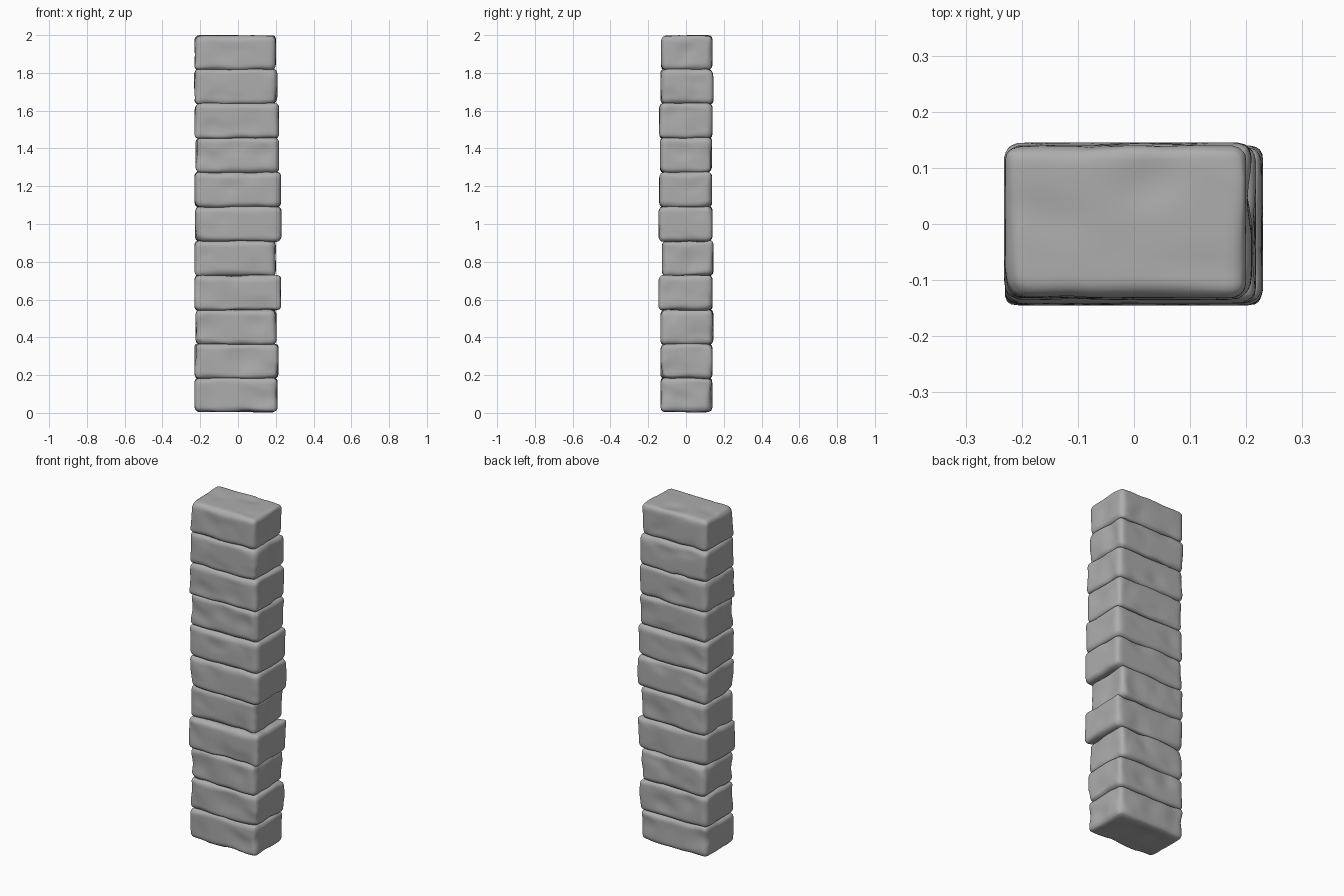
import bpy, bmesh, math, random
from mathutils import Vector, noise

random.seed(4)
cube = bpy.data.objects.get("Cube")
if cube:
    bpy.data.objects.remove(cube, do_unlink=True)

# One plain stone colour
stone = bpy.data.materials.new("grey_stone")
stone.use_nodes = True
grey = (0.42, 0.42, 0.42, 1)
stone.diffuse_color = grey
stone.node_tree.nodes["Principled BSDF"].inputs["Base Color"].default_value = grey


def make_block(name, low, high, seed):
    """Worn stone: a rounded box with uneven edge radius and hollowed faces."""
    bm = bmesh.new()
    bmesh.ops.create_cube(bm, size=2)
    bmesh.ops.subdivide_edges(bm, edges=bm.edges[:], cuts=19, use_grid_fill=True)
    centre, half = (low + high) / 2, (high - low) / 2
    shift = Vector((seed * 7.3, seed * 3.1, seed * 5.7))
    for v in bm.verts:
        # Crowd the grid towards the edges, where the rounding happens
        p = Vector([math.sin(c * math.pi / 2) * h for c, h in zip(v.co, half)])
        wear = noise.noise(p * 7 + shift)
        radius = 0.03 + 0.018 * wear
        inner = Vector([max(-h + radius, min(h - radius, c)) for c, h in zip(p, half)])
        out = p - inner
        if out.length > 0:
            p = inner + out.normalized() * radius
        # Shallow dents and a slight tilt on the faces, inwards only
        dent = max(0, noise.noise(p * 9 - shift)) * 0.014
        if out.length > 0:
            p -= out.normalized() * dent
        p.z += 0.004 * noise.noise(Vector((p.x * 5, p.y * 5, 0)) + shift)
        v.co = centre + p
    mesh = bpy.data.meshes.new(name)
    bm.to_mesh(mesh)
    bm.free()
    mesh.materials.append(stone)
    mesh.shade_smooth()
    block = bpy.data.objects.new(name, mesh)
    bpy.context.collection.objects.link(block)


# Stacked courses, bottom to top: right side, left side, front, back
courses = [
    (-.23, .21, -.135, .14), (-.23, .215, -.135, .14), (-.225, .205, -.135, .145),
    (-.23, .228, -.145, .14), (-.23, .2, -.127, .145), (-.227, .23, -.145, .14),
    (-.23, .228, -.142, .138), (-.225, .217, -.138, .138), (-.23, .217, -.142, .14),
    (-.232, .21, -.135, .145), (-.23, .2, -.132, .14),
]
step = 2 / len(courses)
for i, (x0, x1, y0, y1) in enumerate(courses):
    bottom = i * step - (0.004 if i else -0.004)
    top = (i + 1) * step + (0.004 if i < len(courses) - 1 else 0)
    make_block(f"stone_block_{i + 1}", Vector((x0, y0, bottom)), Vector((x1, y1, top)), i + 1)
